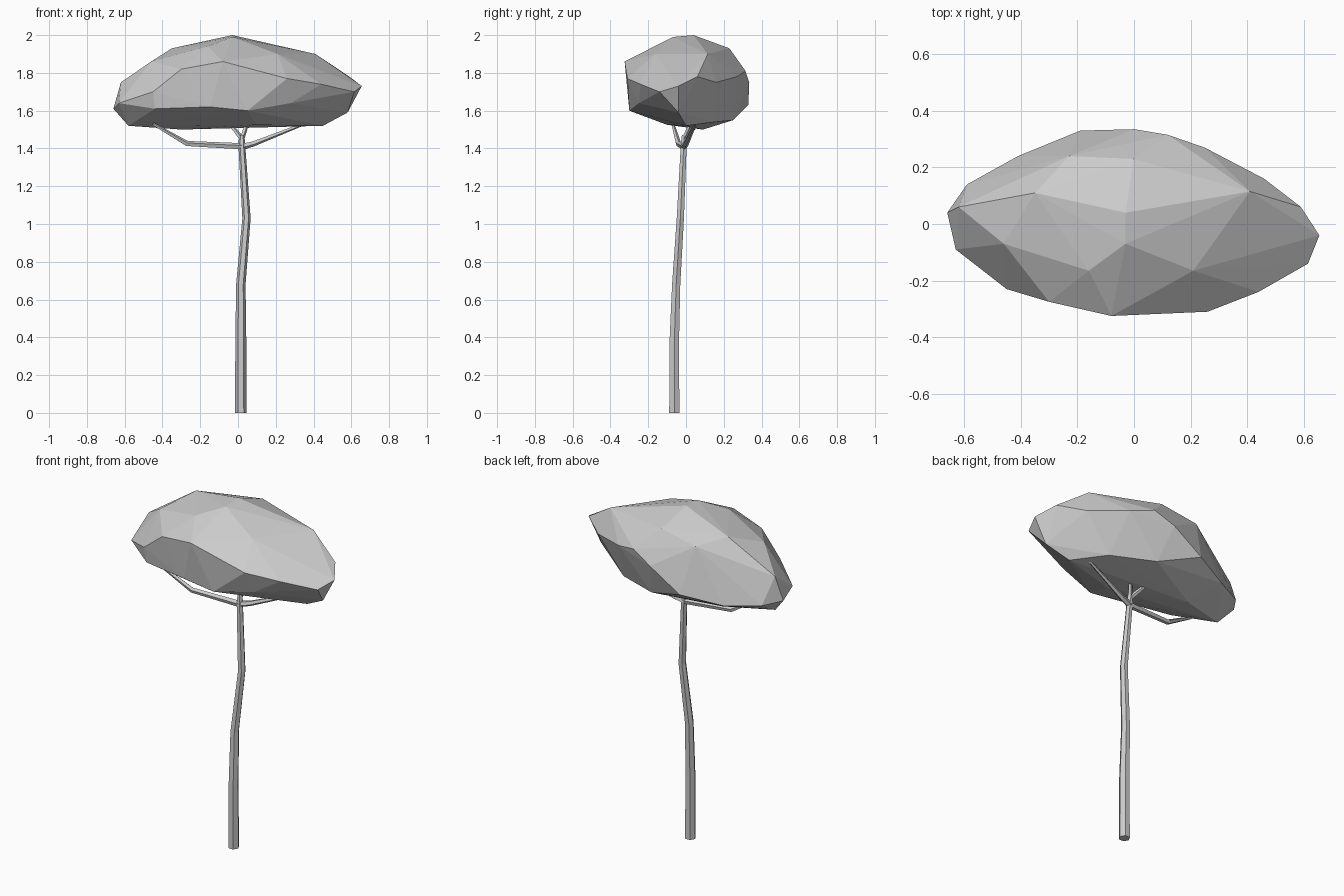
import bpy, bmesh
from mathutils import Vector
from math import pi, cos, sin

cube = bpy.data.objects.get("Cube")
if cube:
    bpy.data.objects.remove(cube, do_unlink=True)

grey = bpy.data.materials.new("plain grey")
grey.use_nodes = True
colour = (0.6, 0.6, 0.6, 1)
grey.diffuse_color = colour
grey.node_tree.nodes["Principled BSDF"].inputs["Base Color"].default_value = colour


def add_object(name, bm):
    """Turn a bmesh into a flat shaded object."""
    bmesh.ops.recalc_face_normals(bm, faces=bm.faces)
    mesh = bpy.data.meshes.new(name)
    bm.to_mesh(mesh)
    bm.free()
    mesh.materials.append(grey)
    obj = bpy.data.objects.new(name, mesh)
    bpy.context.collection.objects.link(obj)
    return obj


def limb(name, path, radii, sides=6):
    """Sweep a tapering polygon along a path; rings bisect each bend."""
    bm = bmesh.new()
    points = [Vector(p) for p in path]
    rings = []
    for i, (p, r) in enumerate(zip(points, radii)):
        before = points[max(i - 1, 0)]
        after = points[min(i + 1, len(points) - 1)]
        along = (after - before).normalized()
        hint = Vector((0, 1, 0))
        u = hint.cross(along).normalized()
        v = along.cross(u)
        angles = [2 * pi * k / sides for k in range(sides)]
        rings.append([bm.verts.new(p + r * (cos(a) * u + sin(a) * v)) for a in angles])
    for low, high in zip(rings, rings[1:]):
        for k in range(sides):
            n = (k + 1) % sides
            bm.faces.new((low[k], low[n], high[n], high[k]))
    bm.faces.new(rings[0])
    bm.faces.new(rings[-1])
    return add_object(name, bm)


# Trunk with a gentle bend
limb("trunk",
     [(0.015, -0.062, 0), (0.015, -0.062, 0.38), (0.015, -0.052, 0.68),
      (0.045, -0.03, 1.03), (0.02, -0.012, 1.42), (0.02, -0.01, 1.47)],
     [0.031, 0.029, 0.025, 0.022, 0.018, 0.014])

# Branches holding up the crown
fork = (0.02, -0.012, 1.41)
limb("right_branch", [fork, (-0.27, -0.04, 1.425), (-0.45, -0.07, 1.53)],
     [0.018, 0.015, 0.008], 5)
limb("left_branch", [fork, (0.08, 0, 1.425), (0.36, 0.05, 1.535)],
     [0.018, 0.015, 0.008], 5)
twig_base = (0.02, -0.01, 1.45)
for side, tip in (("right", (-0.05, 0.07, 1.54)), ("left", (0.05, 0.03, 1.54))):
    limb(side + "_twig", [twig_base, tip], [0.014, 0.01], 5)

# Faceted crown: top, rim and underside points wrapped in a hull
top = [(-0.03, 0.04, 2), (-0.35, 0.11, 1.93), (-0.46, -0.07, 1.86),
       (-0.16, -0.165, 1.94), (-0.03, -0.07, 1.99), (0.21, -0.165, 1.9),
       (0.41, 0.115, 1.9), (0, 0.23, 1.93), (-0.23, 0.24, 1.89), (-0.62, 0.06, 1.75)]
rim = [(-0.66, 0.04, 1.61), (-0.63, -0.09, 1.64), (-0.45, -0.23, 1.7),
       (-0.3, -0.275, 1.82), (-0.08, -0.325, 1.86), (0.26, -0.31, 1.77),
       (0.44, -0.24, 1.74), (0.615, -0.14, 1.7), (0.655, -0.04, 1.73),
       (0.59, 0.06, 1.78), (0.46, 0.16, 1.75), (0.25, 0.27, 1.78),
       (0.12, 0.315, 1.81), (0, 0.335, 1.75), (-0.19, 0.33, 1.63),
       (-0.41, 0.24, 1.59), (-0.59, 0.14, 1.6)]
under = [(-0.44, -0.22, 1.61), (-0.15, -0.29, 1.62), (0.05, -0.3, 1.6),
         (0.28, -0.25, 1.64), (0.58, -0.04, 1.59), (0.45, 0, 1.52),
         (-0.58, 0, 1.52), (-0.3, 0.09, 1.5), (0.1, -0.1, 1.525),
         (0.05, 0.25, 1.55), (0.3, 0.15, 1.54)]
bm = bmesh.new()
for p in top + rim + under:
    bm.verts.new(p)
bmesh.ops.convex_hull(bm, input=bm.verts)
loose = [v for v in bm.verts if not v.link_faces]
bmesh.ops.delete(bm, geom=loose, context="VERTS")
add_object("crown", bm)
